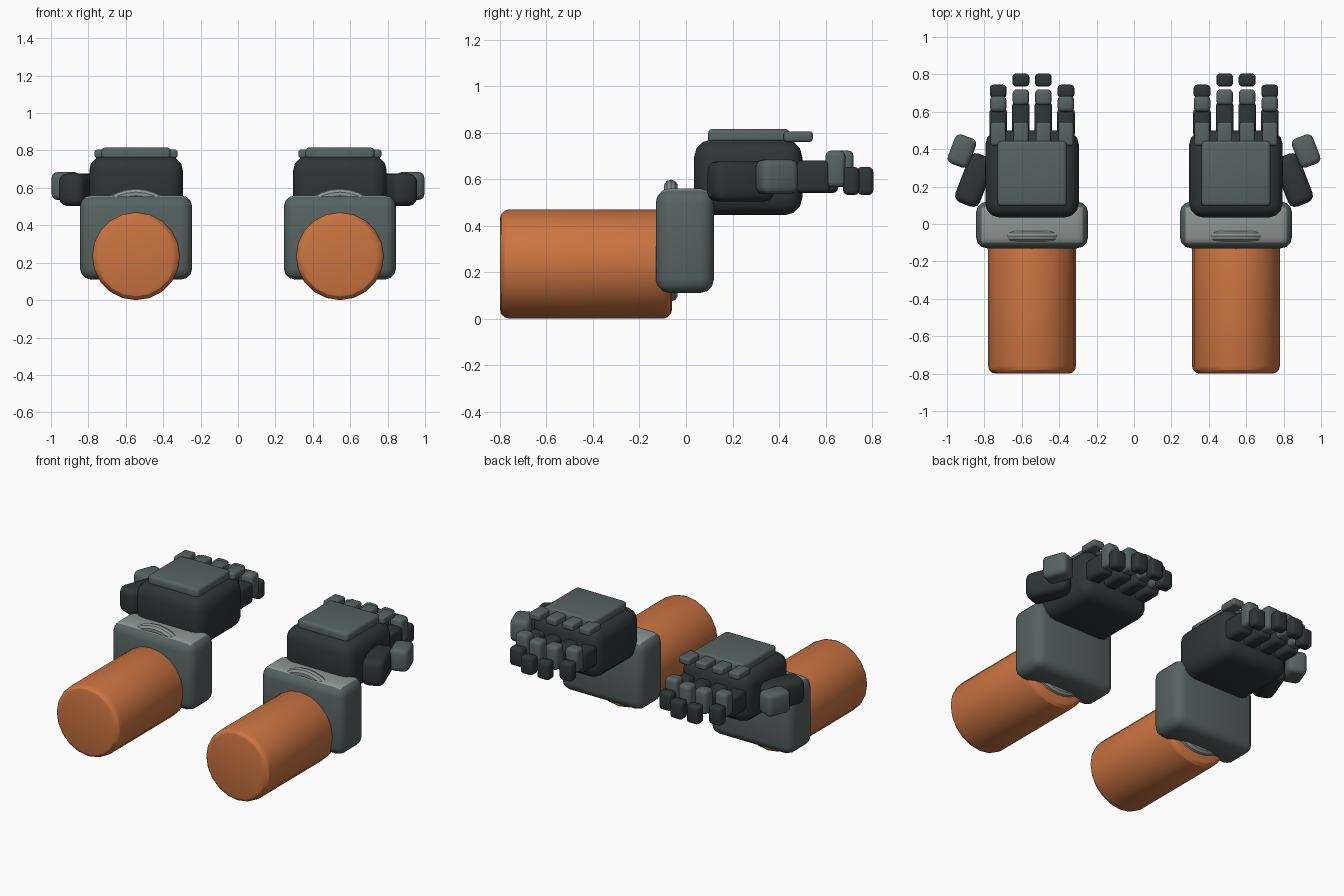
import bpy
from math import radians
from mathutils import Matrix

cube = bpy.data.objects.get("Cube")
if cube:
    bpy.data.objects.remove(cube)


def material(name, rgb):
    m = bpy.data.materials.new(name)
    m.use_nodes = True
    m.diffuse_color = (*rgb, 1)
    m.node_tree.nodes["Principled BSDF"].inputs["Base Color"].default_value = (*rgb, 1)
    return m


ORANGE = material("orange", (0.60, 0.175, 0.053))
GREY = material("slate grey", (0.093, 0.127, 0.12))
DARK = material("charcoal", (0.027, 0.036, 0.036))
LIGHT = material("light grey", (0.26, 0.305, 0.287))


def finish(name, mat, bevel=0, segments=3):
    """Name, colour, round off and smooth the active object."""
    ob = bpy.context.object
    ob.name = ob.data.name = name
    ob.data.materials.append(mat)
    if bevel:
        bpy.ops.object.transform_apply(location=False, rotation=False, scale=True)
        mod = ob.modifiers.new("rounding", "BEVEL")
        mod.width, mod.segments = bevel, segments
        mod.limit_method = "ANGLE"
        mod.angle_limit = radians(40)
        bpy.ops.object.modifier_apply(modifier=mod.name)
    bpy.ops.object.shade_smooth_by_angle(angle=radians(30))
    return ob


def block(name, mat, centre, size, bevel, turn=0):
    bpy.ops.mesh.primitive_cube_add(size=1, location=centre, rotation=(0, 0, turn))
    bpy.context.object.scale = size
    return finish(name, mat, bevel)


def span(name, mat, x, width, y, z, bevel):
    """Block given by its x centre and width, and its y and z ranges."""
    return block(name, mat, (x, sum(y) / 2, sum(z) / 2),
                 (width, y[1] - y[0], z[1] - z[0]), bevel)


for side, s in (("left", 1), ("right", -1)):
    cx = 0.545 * s

    # Forearm
    bpy.ops.mesh.primitive_cylinder_add(vertices=20, radius=0.235, depth=0.74,
                                        location=(cx, -0.43, 0.235),
                                        rotation=(radians(90), 0, 0))
    finish(side + "_forearm", ORANGE, 0.04)

    # Wrist cuff with a pale top face
    cuff = span(side + "_cuff", GREY, cx, 0.6, (-0.13, 0.12), (0.11, 0.56), 0.06)
    cuff.data.materials.append(LIGHT)
    for f in cuff.data.polygons:
        if f.normal.z > 0.85:
            f.material_index = 1

    # Wrist ring
    bpy.ops.mesh.primitive_torus_add(major_segments=32, minor_segments=10,
                                     major_radius=0.232, minor_radius=0.03,
                                     location=(cx, -0.065, 0.336),
                                     rotation=(radians(90), 0, 0))
    finish(side + "_wrist_ring", LIGHT)

    # Palm and back plate
    span(side + "_palm", DARK, cx, 0.5, (0.035, 0.5), (0.445, 0.77), 0.075)
    span(side + "_hand_plate", GREY, cx, 0.37, (0.095, 0.445), (0.74, 0.816), 0.02)

    # Fingers: knuckle guard and three joints each
    for i, offset in enumerate((-0.181, -0.06, 0.06, 0.181)):
        x = cx + offset
        reach = 0.035 if i in (1, 2) else 0
        tag = f"{side}_finger_{i + 1}_"
        span(tag + "guard", GREY, x, 0.08, (0.42, 0.545), (0.76, 0.805), 0.012)
        span(tag + "base", DARK, x, 0.095, (0.46, 0.62 + reach), (0.54, 0.68), 0.025)
        span(tag + "middle", GREY, x, 0.088, (0.6 + reach, 0.685 + reach),
             (0.565, 0.722), 0.022)
        tip = 0.745 if not reach else 0.805
        span(tag + "tip", DARK, x, 0.09, (tip - 0.07, tip), (0.532, 0.652), 0.02)

    # Thumb
    turn = radians(21) * s
    block(side + "_thumb_base", DARK, (0.853 * s, 0.235, 0.59),
          (0.14, 0.28, 0.172), 0.04, turn)
    block(side + "_thumb_tip", GREY, (0.92 * s, 0.39, 0.61),
          (0.12, 0.165, 0.148), 0.03, turn)
